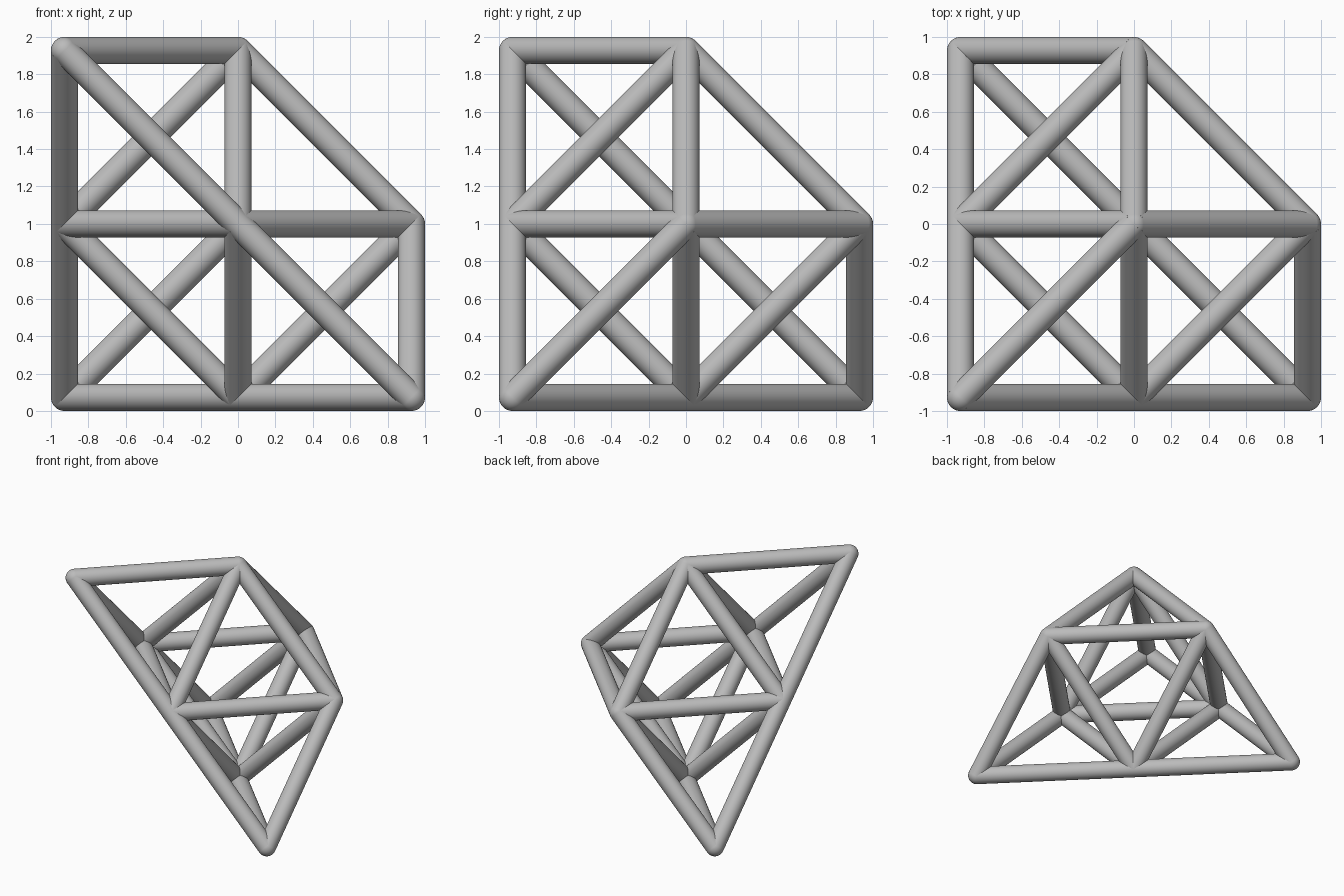
import bpy
from itertools import combinations
from mathutils import Vector

cube = bpy.data.objects.get("Cube")
if cube:
    bpy.data.objects.remove(cube, do_unlink=True)

RADIUS = 0.0725
REACH = 1 - RADIUS          # distance from the centre to the outermost joints
CENTRE = Vector((0, 0, 1))

grey = bpy.data.materials.new("light_grey")
grey.use_nodes = True
colour = (0.5, 0.5, 0.5, 1)
grey.diffuse_color = colour
grey.node_tree.nodes["Principled BSDF"].inputs["Base Color"].default_value = colour


def finish(name):
    obj = bpy.context.object
    obj.name = name
    obj.data.materials.append(grey)
    bpy.ops.object.shade_smooth_by_angle()
    return obj


def strut(a, b, name):
    axis = b - a
    bpy.ops.mesh.primitive_cylinder_add(vertices=32, radius=RADIUS, depth=axis.length,
                                        location=(a + b) / 2)
    bpy.context.object.rotation_euler = axis.to_track_quat('Z', 'Y').to_euler()
    finish(name)


def joint(p, name):
    bpy.ops.mesh.primitive_uv_sphere_add(segments=32, ring_count=16, radius=RADIUS, location=p)
    finish(name)


# Three outer corners of a tetrahedron whose fourth corner is cut away
corners = [Vector(c) for c in ((-1, -1, 1), (1, -1, -1), (-1, 1, -1))]
# Central octahedron joints
inner = [s * Vector(a) for a in ((1, 0, 0), (0, 1, 0), (0, 0, 1)) for s in (1, -1)]


def place(v):
    return CENTRE + v * REACH


for v in corners:
    joint(place(v), "corner_joint")
for v in inner:
    joint(place(v), "inner_joint")

# A strut joins every pair of neighbouring joints
for a, b in combinations(corners + inner, 2):
    if (a - b).length < 1.5:
        strut(place(a), place(b), "corner_strut" if a in corners else "inner_strut")
